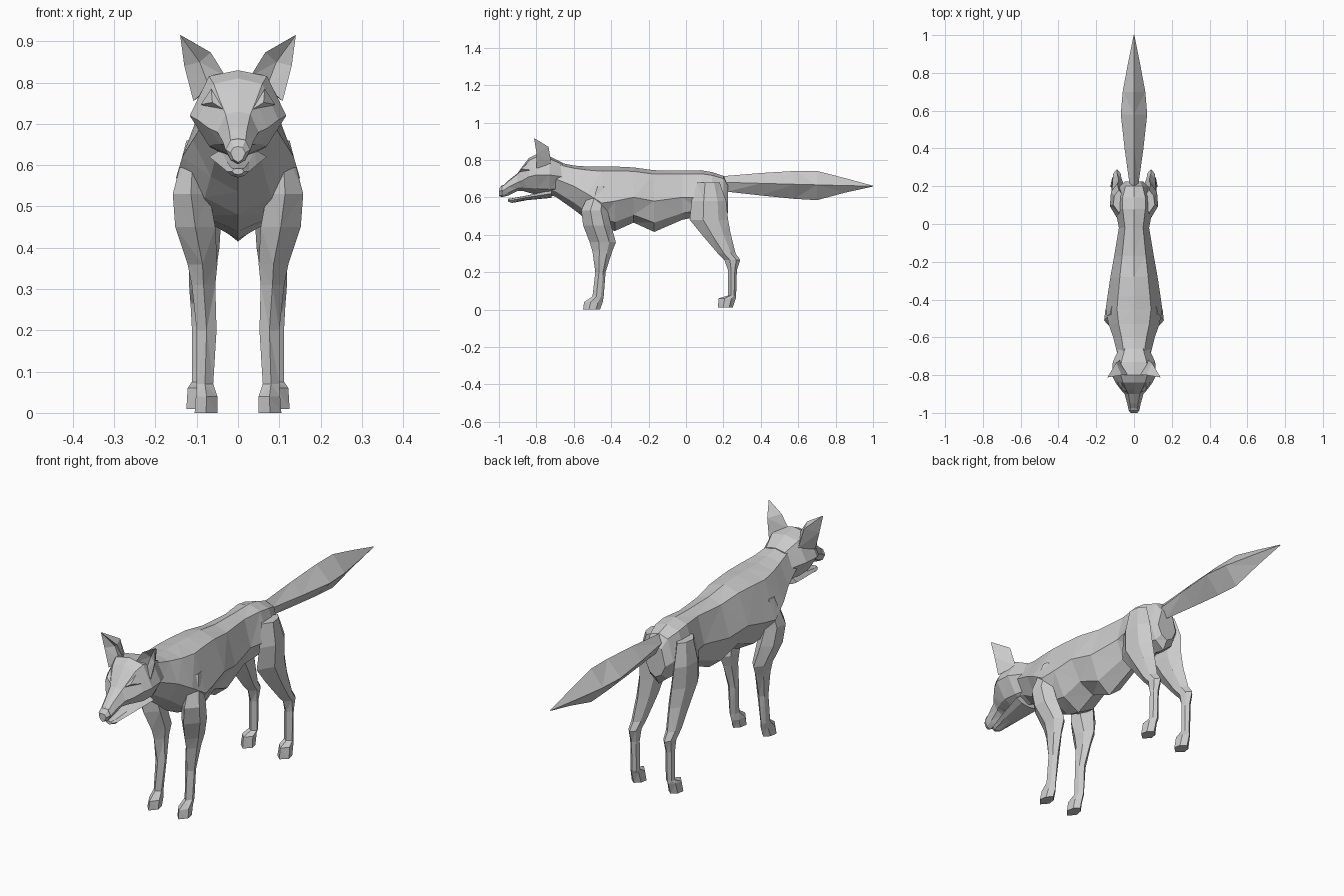
import bpy, bmesh

grey = bpy.data.materials.new("plain grey")
grey.diffuse_color = (0.6, 0.6, 0.6, 1)


def finish(name, bm):
    """Facet the mesh and put it in the scene."""
    bmesh.ops.triangulate(bm, faces=bm.faces[:])
    bmesh.ops.recalc_face_normals(bm, faces=bm.faces[:])
    me = bpy.data.meshes.new(name)
    bm.to_mesh(me)
    bm.free()
    me.materials.append(grey)
    ob = bpy.data.objects.new(name, me)
    bpy.context.collection.objects.link(ob)


def loft(name, rings):
    """Skin a row of closed rings and cap both ends."""
    bm = bmesh.new()
    rows = [[bm.verts.new(p) for p in ring] for ring in rings]
    n = len(rows[0])
    for a, b in zip(rows, rows[1:]):
        for i in range(n):
            j = (i + 1) % n
            bm.faces.new((a[i], a[j], b[j], b[i]))
    bm.faces.new(rows[0])
    bm.faces.new(rows[-1])
    finish(name, bm)


def body_ring(y, top, mid, bot, w, side=0.6):
    """Eight-sided upright section, symmetric in x."""
    half = [(side * w, top - 0.13 * (top - mid)), (w, mid),
            (0.6 * w, bot + 0.3 * (mid - bot))]
    return ([(0, y, top)] + [(x, y, z) for x, z in half] + [(0, y, bot)]
            + [(-x, y, z) for x, z in reversed(half)])


def diamond_ring(y, top, mid, bot, w):
    return [(0, y, top), (w, y, mid), (0, y, bot), (-w, y, mid)]


def leg_ring(s, z, y0, y1, x0, x1):
    """Six-sided level section of a leg on side s."""
    cx, d = (x0 + x1) / 2, y1 - y0
    pts = [(cx, y0), (x1, y0 + 0.35 * d), (x1 - 0.006, y0 + 0.75 * d),
           (cx, y1), (x0 + 0.006, y0 + 0.75 * d), (x0, y0 + 0.35 * d)]
    return [(s * x, y, z) for x, y in pts]


# Torso and neck: y, top, widest height, bottom, half width
torso = [(-0.78, .82, .72, .62, .085), (-0.70, .79, .70, .605, .085),
         (-0.60, .77, .66, .535, .11), (-0.53, .765, .62, .48, .135),
         (-0.45, .765, .57, .44, .15), (-0.38, .765, .58, .42, .14),
         (-0.28, .76, .60, .465, .125), (-0.17, .745, .58, .415, .105),
         (-0.02, .743, .60, .48, .08), (0.08, .745, .60, .50, .10),
         (0.14, .735, .60, .49, .10), (0.20, .715, .60, .48, .075),
         (0.225, .67, .58, .52, .05)]
loft("torso", [body_ring(*r) for r in torso])

# Head tapering to the muzzle
head = [(-0.66, .785, .71, .62, .08), (-0.73, .82, .72, .61, .112),
        (-0.80, .83, .72, .615, .117), (-0.84, .81, .71, .625, .098),
        (-0.875, .765, .69, .635, .072), (-0.90, .73, .68, .635, .05),
        (-0.95, .69, .655, .61, .036), (-0.98, .662, .635, .602, .03)]
loft("head", [body_ring(*r) for r in head])

# Nose
nose = [(-0.965, .668, .642, .61, .025), (-0.985, .664, .638, .602, .03),
        (-1.0, .645, .63, .607, .018)]
loft("nose", [body_ring(*r) for r in nose])

# Lower jaw, a little open
jaw = [(-0.72, .64, .62, .597, .07), (-0.85, .61, .60, .585, .045),
       (-0.93, .595, .585, .57, .027), (-0.952, .592, .585, .577, .015)]
loft("lower_jaw", [body_ring(*r) for r in jaw])

# Bushy tail with a pointed tip
tail = [(0.17, .715, .68, .63, .02), (0.22, .715, .68, .63, .025),
        (0.40, .73, .675, .61, .05), (0.58, .741, .67, .592, .07),
        (0.70, .741, .667, .585, .06), (0.85, .703, .663, .625, .032),
        (1.0, .662, .66, .658, .002)]
loft("tail", [diamond_ring(*r) for r in tail])

# Legs: z, front y, back y, inner x, outer x
front_leg = [(.66, -.50, -.42, .09, .125), (.53, -.56, -.42, .07, .158),
             (.45, -.55, -.40, .055, .152), (.36, -.515, -.375, .05, .122),
             (.31, -.50, -.395, .055, .112), (.20, -.485, -.43, .052, .10),
             (.07, -.50, -.44, .06, .10), (.04, -.545, -.445, .05, .102),
             (0, -.55, -.46, .05, .105)]
hind_leg = [(.68, .06, .18, .05, .11), (.58, .03, .215, .05, .128),
            (.48, .02, .225, .04, .125), (.40, .085, .24, .045, .12),
            (.30, .17, .265, .06, .118), (.265, .205, .29, .065, .115),
            (.21, .225, .272, .07, .112), (.075, .225, .268, .07, .112),
            (.06, .175, .266, .068, .122), (.01, .17, .25, .065, .125)]

# Ears: inner edge, hollow, outer edge, back
ear = [[(.03, -.80, .815), (.07, -.775, .79), (.108, -.80, .755), (.075, -.72, .78)],
       [(.066, -.80, .873), (.093, -.775, .85), (.13, -.80, .84), (.095, -.735, .87)],
       [(.138, -.812, .914), (.139, -.811, .913), (.14, -.812, .914), (.139, -.809, .915)]]

# Brow ridge shading each eye
brow = [(.035, -.89, .735), (.09, -.835, .747), (.062, -.88, .752),
        (.065, -.845, .785), (.06, -.85, .735)]

for s, side in ((1, "left"), (-1, "right")):
    loft("front_leg_" + side, [leg_ring(s, *r) for r in front_leg])
    loft("hind_leg_" + side, [leg_ring(s, *r) for r in hind_leg])
    loft("ear_" + side, [[(s * x, y, z) for x, y, z in r] for r in ear])
    bm = bmesh.new()
    for x, y, z in brow:
        bm.verts.new((s * x, y, z))
    bmesh.ops.convex_hull(bm, input=bm.verts[:])
    finish("brow_" + side, bm)
